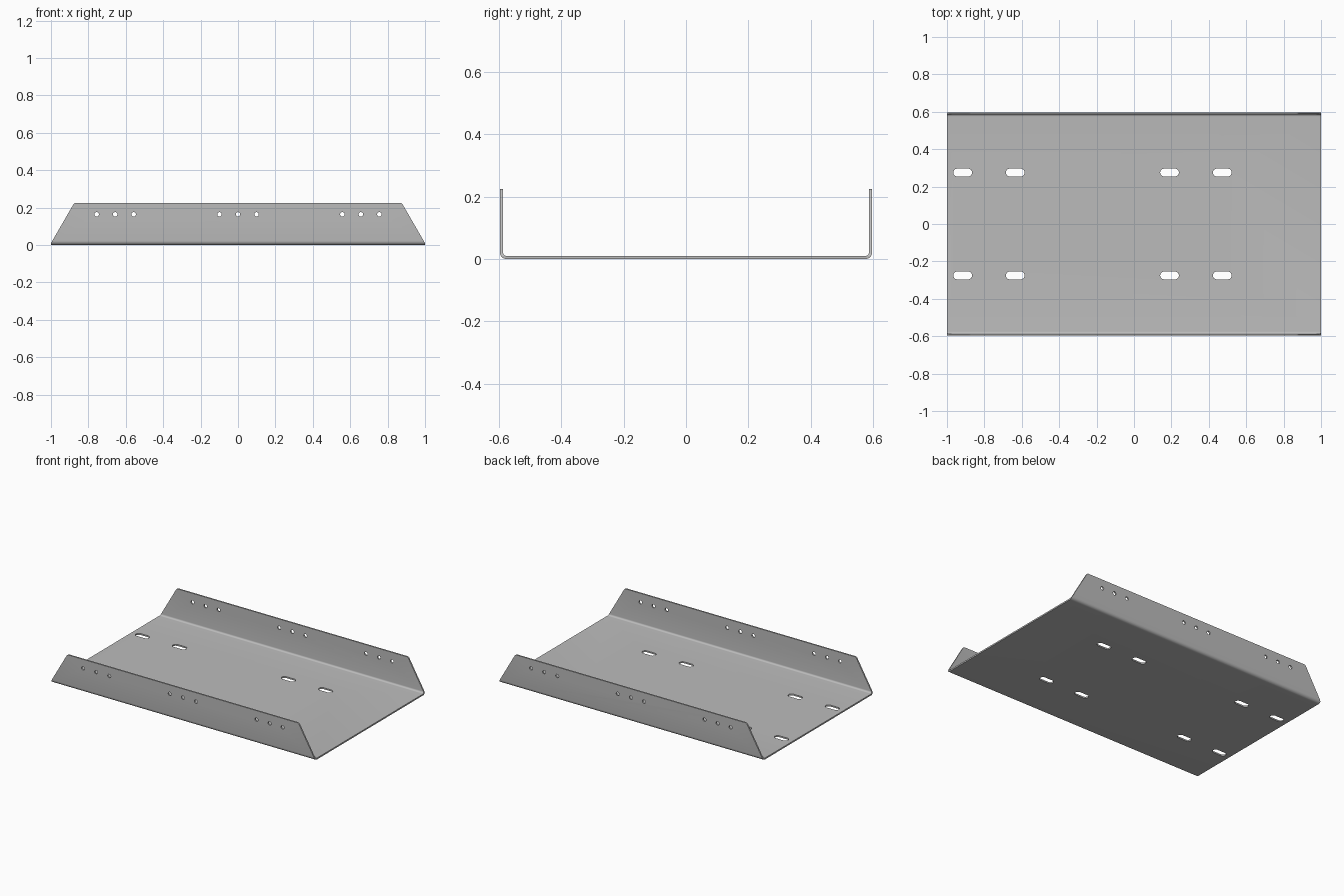
import bpy, bmesh, math
from mathutils import Matrix

if "Cube" in bpy.data.objects:
    bpy.data.objects.remove(bpy.data.objects["Cube"], do_unlink=True)

HALF_W, HEIGHT, THICK, BEND = 0.597, 0.225, 0.01, 0.022
TO_YZ = Matrix(((0, 0, 1, 0), (1, 0, 0, 0), (0, 1, 0, 0), (0, 0, 0, 1)))   # outline in y, z
TO_XZ = Matrix(((1, 0, 0, 0), (0, 0, -1, 0), (0, 1, 0, 0), (0, 0, 0, 1)))  # outline in x, z
TO_XY = Matrix.Identity(4)

steel = bpy.data.materials.new("sheet_grey")
steel.use_nodes = True
GREY = (0.5, 0.5, 0.5, 1)
steel.diffuse_color = GREY
steel.node_tree.nodes["Principled BSDF"].inputs["Base Color"].default_value = GREY


def arc(cx, cy, r, start, end, steps):
    angles = [math.radians(start + (end - start) * i / steps) for i in range(steps + 1)]
    return [(cx + r * math.cos(a), cy + r * math.sin(a)) for a in angles]


def prisms(name, outlines, depth, frame):
    """Extrude closed 2D outlines symmetrically by depth either side of the plane."""
    bm = bmesh.new()
    for outline in outlines:
        face = bm.faces.new([bm.verts.new((u, v, -depth)) for u, v in outline])
        grown = bmesh.ops.extrude_face_region(bm, geom=[face])["geom"]
        bmesh.ops.translate(bm, vec=(0, 0, 2 * depth),
                            verts=[g for g in grown if isinstance(g, bmesh.types.BMVert)])
    bm.transform(frame)
    bmesh.ops.recalc_face_normals(bm, faces=bm.faces)
    mesh = bpy.data.meshes.new(name)
    bm.to_mesh(mesh)
    bm.free()
    mesh.materials.append(steel)
    obj = bpy.data.objects.new(name, mesh)
    bpy.context.collection.objects.link(obj)
    return obj


def mirrored(half):
    return half + [(-u, v) for u, v in reversed(half)]


# Folded channel: outer skin, then inner skin, as one U section
bend_y = HALF_W - BEND
outer = arc(bend_y, BEND, BEND, -90, 0, 8) + [(HALF_W, HEIGHT)]
inner = arc(bend_y, BEND, BEND - THICK, -90, 0, 8) + [(HALF_W - THICK, HEIGHT)]
section = mirrored(list(reversed(outer)))
section = section + list(reversed(mirrored(list(reversed(inner)))))
tray = prisms("folded_tray", [section], 1.0, TO_YZ)

# Side outline: sloping flange ends with rounded top corners
R = 0.016
slope_x = 1 - (HEIGHT - THICK) * math.tan(math.radians(30))
corner = arc(slope_x - R * math.tan(math.radians(30)), HEIGHT - R, R, 30, 90, 6)
side = mirrored([(1.0, -0.05), (1.0, THICK)] + corner)
trim = prisms("end_trim_cutter", [side], 0.8, TO_XZ)

# Three groups of three round holes through both flanges
holes = [arc(group + step, 0.164, 0.012, 0, 345, 23)
         for group in (-0.657, 0, 0.657) for step in (-0.099, 0, 0.099)]
hole_cutter = prisms("flange_hole_cutter", holes, 0.8, TO_XZ)

# Two rows of rounded slots through the floor
SLOT_R, SLOT_HALF = 0.021, 0.05
e = SLOT_HALF - SLOT_R
slots = [arc(x + e, y, SLOT_R, -90, 90, 12) + arc(x - e, y, SLOT_R, 90, 270, 12)
         for x in (-0.916, -0.635, 0.19, 0.472) for y in (-0.275, 0.275)]
slot_cutter = prisms("floor_slot_cutter", slots, 0.1, TO_XY)

# Apply the cuts and discard the cutters
bpy.context.view_layer.objects.active = tray
for cutter, operation in ((trim, 'INTERSECT'), (hole_cutter, 'DIFFERENCE'),
                          (slot_cutter, 'DIFFERENCE')):
    cutter.hide_render = True
    mod = tray.modifiers.new(cutter.name, 'BOOLEAN')
    mod.operation, mod.solver, mod.object = operation, 'EXACT', cutter
    bpy.ops.object.modifier_apply(modifier=mod.name)
    bpy.data.objects.remove(cutter, do_unlink=True)

# Smooth bends, crisp sheet edges
bpy.ops.object.select_all(action='DESELECT')
tray.select_set(True)
bpy.ops.object.shade_smooth_by_angle(angle=math.radians(30))
